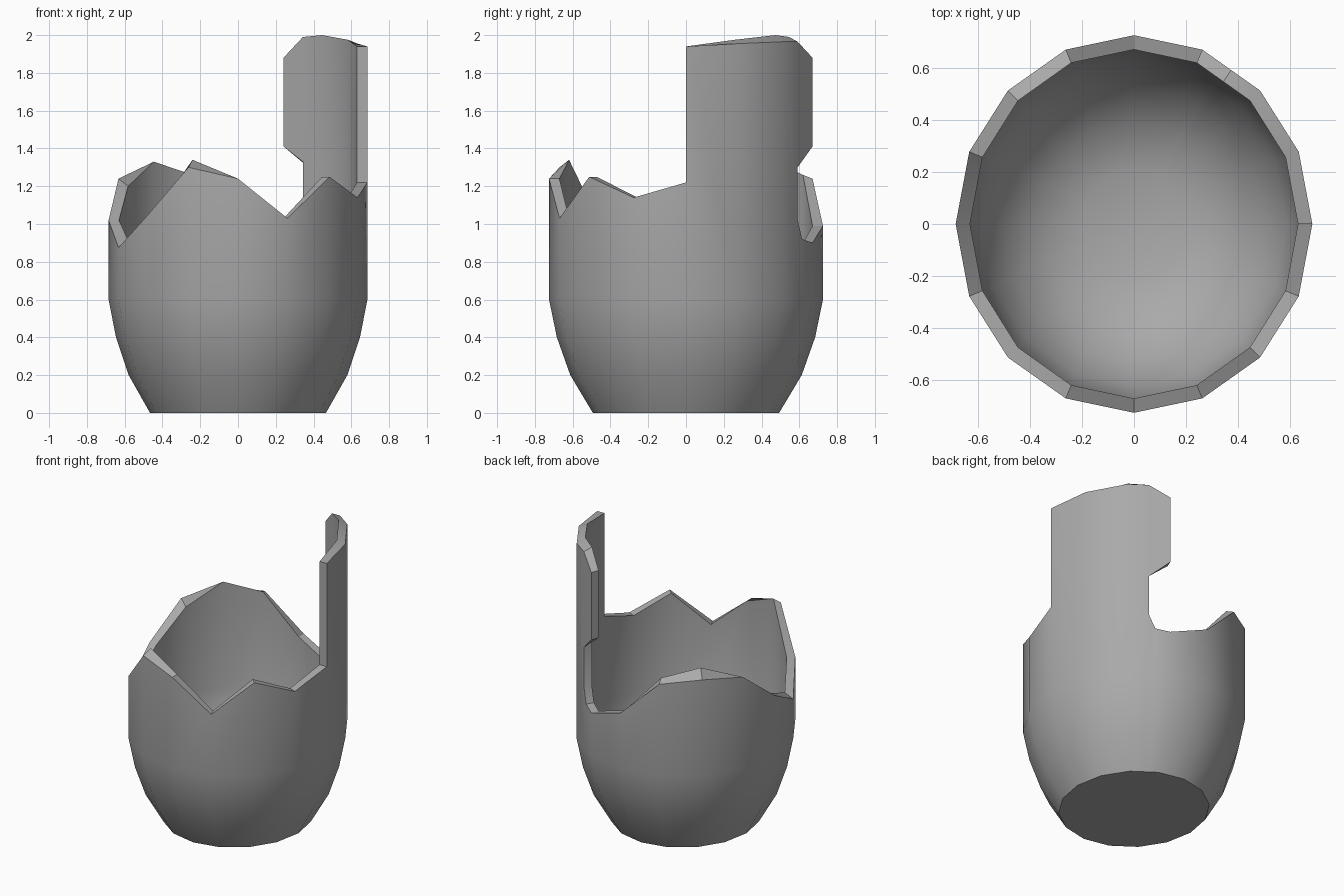
import bpy
import bmesh
from math import sin, cos, pi, floor

cube = bpy.data.objects.get("Cube")
if cube:
    bpy.data.objects.remove(cube)

SIDES = 16
RX, RY, WALL = 0.685, 0.725, 0.055
SHOULDER = 0.6                      # above this height the wall is vertical
OUTER = [(0, 0.68), (0.2, 0.845), (0.4, 0.943), (SHOULDER, 1)]
INNER = [(0.07, 0.32), (0.13, 0.59), (0.25, 0.79), (0.4, 0.93), (SHOULDER, 1)]

# Columns run counter-clockwise from +x; the two fractional ones shape the notch
COLUMNS = [0, 1, 2, 2.5, 2.65] + list(range(3, SIDES))

# Height of the broken rim at each column, and how far its inner edge rises
RIM = {0: 1.22, 1: 1.955, 2: 1.965, 2.5: 1.02, 2.65: 0.92, 3: 0.9, 4: 0.99, 5: 1.24,
       6: 1.27, 7: 1.24, 8: 1.02, 9: 0.875, 10: 1.04, 11: 1.3, 12: 1.24, 13: 1.03,
       14: 1.25, 15: 1.14}
LIFT = {(1, 1.955): 0.02, (2, 1.965): 0.035, (2.5, 1.965): 0.025, (2.5, 1.3): 0.03,
        (5, 1.24): 0.02, (6, 1.27): 0.06, (7, 1.24): -0.04, (9, 0.875): 0.04,
        (11, 1.3): 0.04}
SHARD_EDGE, SHARD_TOP = (0, 1.94), (2.5, 1.965)
NOTCH_TOP, HOOK = (2.5, 1.3), [(3, 1.41), (3, 1.88)]


def on_polygon(t, rx, ry):
    """Point on the sixteen-sided outline at column t."""
    k = floor(t)
    f = t - k
    a, b = (2 * pi * i / SIDES for i in (k, k + 1))
    return (rx * ((1 - f) * cos(a) + f * cos(b)),
            ry * ((1 - f) * sin(a) + f * sin(b)))


def wall_faces():
    """Outlines of the broken upper wall as (column, height) corners."""
    faces = []
    for a, b in zip(COLUMNS, COLUMNS[1:] + COLUMNS[:1]):
        corners = [(a, SHOULDER), (b, SHOULDER), (b, RIM[b]), (a, RIM[a])]
        if a == 0:                  # straight side of the tall shard
            corners[3:] = [SHARD_EDGE, (a, RIM[a])]
        if a == 2:                  # shard beside the notch
            corners[3:3] = [NOTCH_TOP, SHARD_TOP]
        faces.append(corners)
    faces.append([NOTCH_TOP] + HOOK + [SHARD_TOP])      # overhang of the shard
    return faces


def add_skin(bm, profile, inset, inner):
    """One skin of the pot: cap, curved base and broken wall."""
    scale = dict(profile)
    verts = {}

    def vert(key):
        if key not in verts:
            t, z = key
            s = scale.get(z, 1)
            x, y = on_polygon(t, (RX - inset) * s, (RY - inset) * s)
            verts[key] = bm.verts.new((x, y, z + (LIFT.get(key, 0) if inner else 0)))
        return verts[key]

    faces = wall_faces()
    for (low, _), (high, _) in zip(profile, profile[1:]):
        for a, b in zip(COLUMNS, COLUMNS[1:] + COLUMNS[:1]):
            faces.append([(a, low), (b, low), (b, high), (a, high)])
    faces.append([(t, profile[0][0]) for t in reversed(COLUMNS)])
    for corners in faces:
        bm.faces.new([vert(c) for c in (reversed(corners) if inner else corners)])
    return verts


# Outer and inner skins joined along the broken edge
bm = bmesh.new()
outer = add_skin(bm, OUTER, 0, False)
broken = [e for e in bm.edges if e.is_boundary]
inner = add_skin(bm, INNER, WALL, True)
partner = {v: inner[key] for key, v in outer.items() if key in inner}
for edge in broken:
    a, b = edge.verts
    bm.faces.new([a, b, partner[b], partner[a]])
bmesh.ops.recalc_face_normals(bm, faces=bm.faces[:])

mesh = bpy.data.meshes.new("broken_pot")
bm.to_mesh(mesh)
bm.free()
pot = bpy.data.objects.new("broken_pot", mesh)
bpy.context.collection.objects.link(pot)

# Plain grey clay
grey = bpy.data.materials.new("plain_grey")
grey.use_nodes = True
colour = (0.4, 0.4, 0.4, 1)
grey.diffuse_color = colour
grey.node_tree.nodes["Principled BSDF"].inputs["Base Color"].default_value = colour
mesh.materials.append(grey)

bpy.ops.object.select_all(action="DESELECT")
pot.select_set(True)
bpy.context.view_layer.objects.active = pot
bpy.ops.object.shade_smooth_by_angle(angle=pi / 6)
